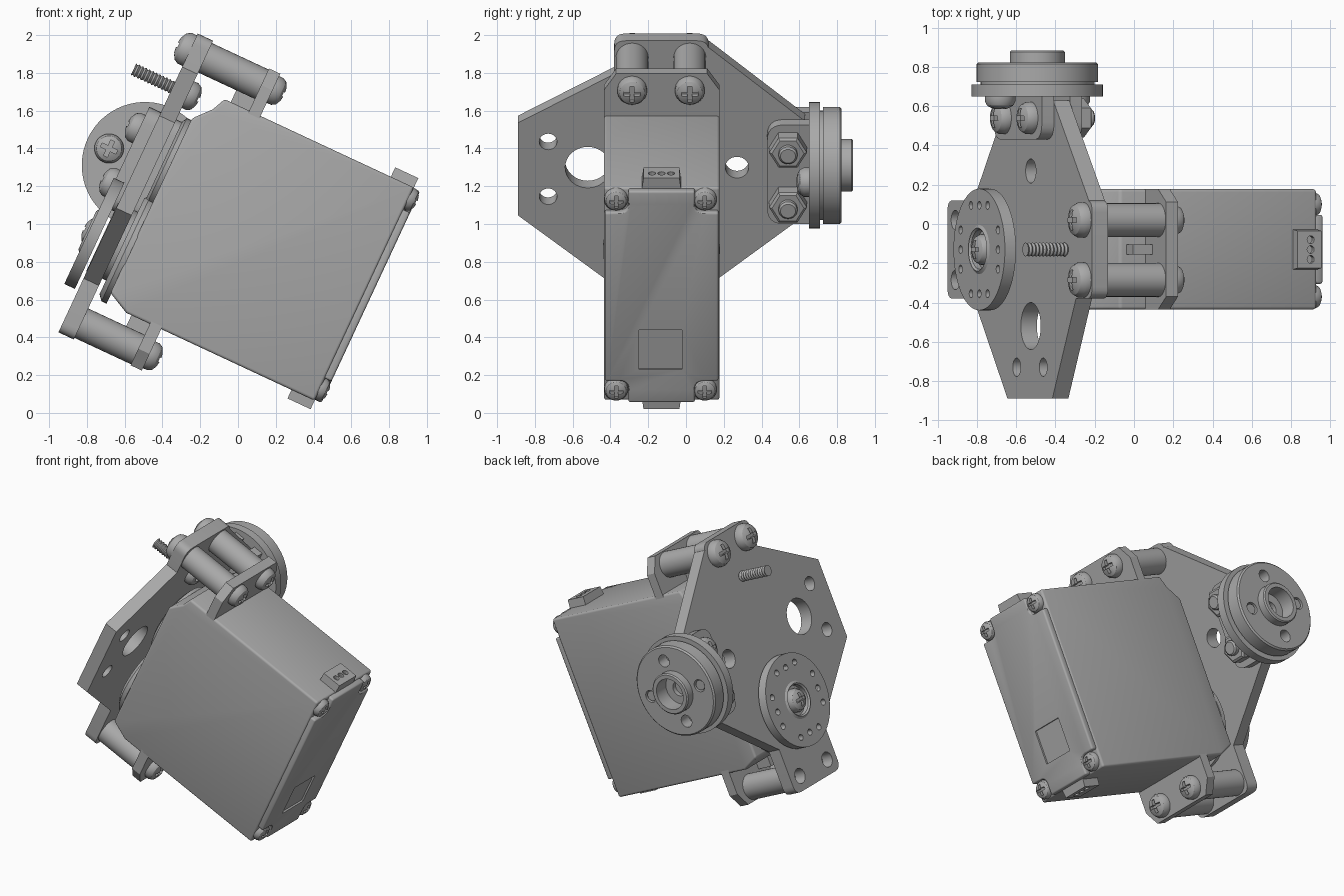
import bpy, bmesh, math
from mathutils import Matrix, Vector

cube = bpy.data.objects.get("Cube")
if cube:
    bpy.data.objects.remove(cube)

grey = bpy.data.materials.new("plain_grey")
grey.use_nodes = True
grey.diffuse_color = (0.4, 0.4, 0.4, 1)
grey.node_tree.nodes["Principled BSDF"].inputs["Base Color"].default_value = (0.4, 0.4, 0.4, 1)

# The whole assembly is laid out upright, then tilted about the y axis
TILT = Matrix.Rotation(math.radians(25), 4, 'Y')
YC = -0.13        # centre line of the servo
ZC = 0.855        # mid height of the servo
HORN_Z = 0.54
HUB = Vector((-1.0, 0, 0.98))
parts = []
OUT, IN = Vector((-1, 0, 0)), Vector((1, 0, 0))
FRONT, BACK = Vector((0, -1, 0)), Vector((0, 1, 0))


def finish(name, bm, matrix=Matrix()):
    bmesh.ops.remove_doubles(bm, verts=bm.verts, dist=1e-5)
    bmesh.ops.recalc_face_normals(bm, faces=bm.faces)
    mesh = bpy.data.meshes.new(name)
    bm.to_mesh(mesh)
    bm.free()
    mesh.materials.append(grey)
    obj = bpy.data.objects.new(name, mesh)
    bpy.context.collection.objects.link(obj)
    obj.matrix_world = TILT @ matrix
    parts.append(obj)
    return obj


def rounded(points):
    """Outline whose points may carry a third value, a corner radius."""
    out = []
    for i, p in enumerate(points):
        v = Vector(p[:2])
        if len(p) < 3:
            out.append(v)
            continue
        a = v + (Vector(points[i - 1][:2]) - v).normalized() * p[2]
        b = v + (Vector(points[(i + 1) % len(points)][:2]) - v).normalized() * p[2]
        for k in range(7):
            t = k / 6
            out.append(a * (1 - t) ** 2 + v * 2 * t * (1 - t) + b * t * t)
    return out


def prism(name, points, lo, hi, axis='X'):
    """Extrude a (y, z) outline along x, or an (x, z) outline along y."""
    bm = bmesh.new()
    put = (lambda p, d: (d, p.x, p.y)) if axis == 'X' else (lambda p, d: (p.x, d, p.y))
    face = bm.faces.new([bm.verts.new(put(p, lo)) for p in rounded(points)])
    ext = bmesh.ops.extrude_face_region(bm, geom=[face])["geom"]
    shift = Vector(put(Vector((0, 0)), hi - lo))
    bmesh.ops.translate(bm, vec=shift, verts=[v for v in ext if isinstance(v, bmesh.types.BMVert)])
    return finish(name, bm)


def box(name, x0, x1, y0, y1, z0, z1):
    return prism(name, [(y0, z0), (y1, z0), (y1, z1), (y0, z1)], x0, x1)


def lathe(name, profile, at, direction, seg=32):
    """Spin a (radius, height) profile about a direction."""
    bm = bmesh.new()
    profile = [(0, profile[0][1])] + profile + [(0, profile[-1][1])]
    verts = [bm.verts.new((r, 0, h)) for r, h in profile]
    edges = [bm.edges.new(e) for e in zip(verts, verts[1:]) if e[0].co != e[1].co]
    bmesh.ops.spin(bm, geom=verts + edges, axis=(0, 0, 1), cent=(0, 0, 0),
                   angle=2 * math.pi, steps=seg, use_merge=True)
    turn = direction.to_track_quat('Z', 'Y').to_matrix().to_4x4()
    return finish(name, bm, Matrix.Translation(at) @ turn)


def cyl(name, at, direction, r, length, seg=32):
    return lathe(name, [(r, 0), (r, length)], at, direction, seg)


def apply_modifier(obj, mod):
    with bpy.context.temp_override(object=obj, active_object=obj, selected_objects=[obj]):
        bpy.ops.object.modifier_apply(modifier=mod.name)


def cut(obj, cutters):
    for c in cutters:
        mod = obj.modifiers.new("cut", 'BOOLEAN')
        mod.operation, mod.object, mod.solver = 'DIFFERENCE', c, 'EXACT'
        apply_modifier(obj, mod)
        parts.remove(c)
        bpy.data.objects.remove(c)


def bevel(obj, width):
    mod = obj.modifiers.new("bevel", 'BEVEL')
    mod.width, mod.segments = width, 3
    apply_modifier(obj, mod)


# Cross-slotted pan head, copied for every screw
head = lathe("screw_head", [(.078, 0), (.078, .025), (.066, .047), (.038, .062), (.01, .066)],
             Vector(), IN)
cut(head, [box("slot", .035, .1, -a, a, -b, b) for a, b in ((.045, .011), (.011, .045))])


def screw(name, at, direction, scale=1.0):
    obj = bpy.data.objects.new(name, head.data.copy())
    bpy.context.collection.objects.link(obj)
    turn = direction.to_track_quat('Z', 'Y').to_matrix().to_4x4()
    obj.matrix_world = TILT @ Matrix.Translation(at) @ turn @ Matrix.Scale(scale, 4)
    parts.append(obj)


# Servo case with sloped shoulders
body = prism("servo_case", [(.34, .23), (.34, 1.475), (-.766, 1.475), (-.8, 1.4), (-.88, 1.31),
                            (-.88, .29), (-.76, .23)], -.435, .178, 'Y')
bevel(body, .015)

# Back cover with notched corners and a shallow square recess
n, y0, y1, z0, z1 = .125, -.43, .172, .235, 1.47
cover = prism("servo_back_cover", [
    (y0 + n, z0), (y1 - n, z0), (y1 - n, z0 + n, .05), (y1, z0 + n), (y1, z1 - n), (y1 - n, z1 - n, .05),
    (y1 - n, z1), (y0 + n, z1), (y0 + n, z1 - n, .05), (y0, z1 - n), (y0, z0 + n), (y0 + n, z0 + n, .05)],
    .33, .378)
bevel(cover, .012)
cut(cover, [box("recess", .366, .4, -.25, -.02, .43, .66)])
for y in (-.37, .1):
    for z in (.3, 1.41):
        screw("cover_screw", Vector((.335, y, z)), IN, .8)

# Gear bosses on the output face
lathe("output_boss", [(.31, 0), (.31, .03), (.28, .055), (.2, .055), (.2, .17)],
      Vector((-.875, YC, HORN_Z)), OUT, 48)
lathe("gear_boss", [(.26, 0), (.26, .03), (.23, .045)], Vector((-.875, YC, 1.04)), OUT, 48)

# Flanges, standoffs and connectors repeat above and below
for side, word in ((1, "upper"), (-1, "lower")):
    def z(offset):
        return ZC + side * offset
    prism(word + "_flange", [(-.435, z(.6)), (-.435, z(.77)), (-.37, z(.867)), (.112, z(.867)),
                             (.178, z(.77)), (.178, z(.6))], -.622, -.556)
    box(word + "_flange_rib", -.73, -.62, -.155, -.105, z(.61), z(.7))
    for y in (-.285, .02):
        cyl(word + "_standoff", Vector((-.96, y, z(.775))), IN, .086, .34)
        screw(word + "_flange_screw", Vector((-.556, y, z(.775))), IN)
    plug = prism(word + "_connector", [(-.235, z(.6)), (-.225, z(.675)), (-.035, z(.675)),
                                       (-.025, z(.6))], .205, .34)
    up = Vector((0, 0, side))
    cut(plug, [cyl("pin_hole", Vector((.28, YC + k * .05, z(.65))), up, .02, .1, 12)
               for k in (-1, 0, 1)])

# Mounting plate with wings and tabs
plate = prism("mounting_plate", [
    (-.38, 1.73, .06), (.12, 1.73, .06), (.12, 1.69), (.63, 1.26), (.63, .71), (.12, .3),
    (.12, -.015, .06), (-.38, -.015, .06), (-.38, .3), (-.89, .71), (-.89, 1.25), (-.38, 1.535)],
    -1.042, -.952)
holes = [(-.52, .99, .12), (.27, .99, .062), (-.73, 1.14, .047), (-.73, .82, .047),
         (-.285, .08, .05), (.02, .08, .05)]
cut(plate, [cyl("hole", Vector((-1.1, y, z)), IN, r, .17) for y, z, r in holes])
for y in (-.285, .02):
    screw("plate_screw", Vector((-1.042, y, 1.63)), OUT, 1.15)

# Threaded stud through the plate
thread = [(.036 if i % 2 else .028, i * .01) for i in range(34)]
lathe("threaded_stud", thread, Vector((-.94, YC, 1.415)), OUT, 16)
screw("stud_head", Vector((-.952, YC, 1.415)), IN)

# Round servo horn with its ring of small holes
horn = lathe("servo_horn", [(.31, 0), (.31, .062), (.125, .062), (.11, .072), (.1, .062), (.1, .03)],
             Vector((-1.06, YC, HORN_Z)), OUT, 64)
spots = [(s * .225, t * .1) for s in (-1, 1) for t in (-1, 0, 1)]
spots += [(b, a) for a, b in spots]
cut(horn, [cyl("hole", Vector((-1.2, YC + a, HORN_Z + b)), IN, .021, .2, 12) for a, b in spots])
screw("horn_screw", Vector((-1.088, YC, HORN_Z)), OUT)

# Clevis bracket clamping the wing, with two bolts
for x in (-1.11, -.952):
    prism("bracket_cheek", [(.67, .69), (.67, 1.27), (.43, 1.27, .09), (.43, .69, .09)], x, x + .068)
for z in (.82, 1.14):
    screw("bracket_bolt_head", Vector((-1.11, .54, z)), OUT, 1.05)
    lathe("bracket_nut", [(.1, 0), (.1, .07), (.085, .08)], Vector((-.884, .54, z)), IN, 6)
    lathe("bracket_bolt_tip", [(.05, 0), (.05, .105), (.04, .115)], Vector((-.884, .54, z)), IN, 20)

# Hub: backing disc, turned flange and open boss
backing = cyl("hub_backing", HUB + Vector((0, .65, 0)), BACK, .335, .06, 64)
hub = lathe("hub", [(.29, 0), (.29, .015), (.31, .015), (.31, .105), (.3, .115), (.14, .115),
                    (.14, .168), (.132, .176), (.105, .176), (.105, .07), (.05, .07), (.05, .04)],
            HUB + Vector((0, .709, 0)), BACK, 64)
ring = [Vector((.21, 0, 0)), Vector((-.21, 0, 0)), Vector((0, 0, .21)), Vector((0, 0, -.21))]
cut(hub, [cyl("hole", HUB + p + Vector((0, .74, 0)), BACK, .042, .2, 24) for p in ring])
for p in ring[:2]:
    screw("hub_screw", HUB + p + Vector((0, .65, 0)), FRONT)
    cyl("hub_screw_tip", HUB + p + Vector((0, .72, 0)), BACK, .034, .095, 20)

# Clean up the template and shade curved sides smooth with sharp edges
parts.remove(head)
bpy.data.objects.remove(head)
bpy.ops.object.select_all(action='DESELECT')
for obj in parts:
    obj.select_set(True)
bpy.context.view_layer.objects.active = parts[0]
bpy.ops.object.shade_smooth_by_angle(angle=math.radians(30))
